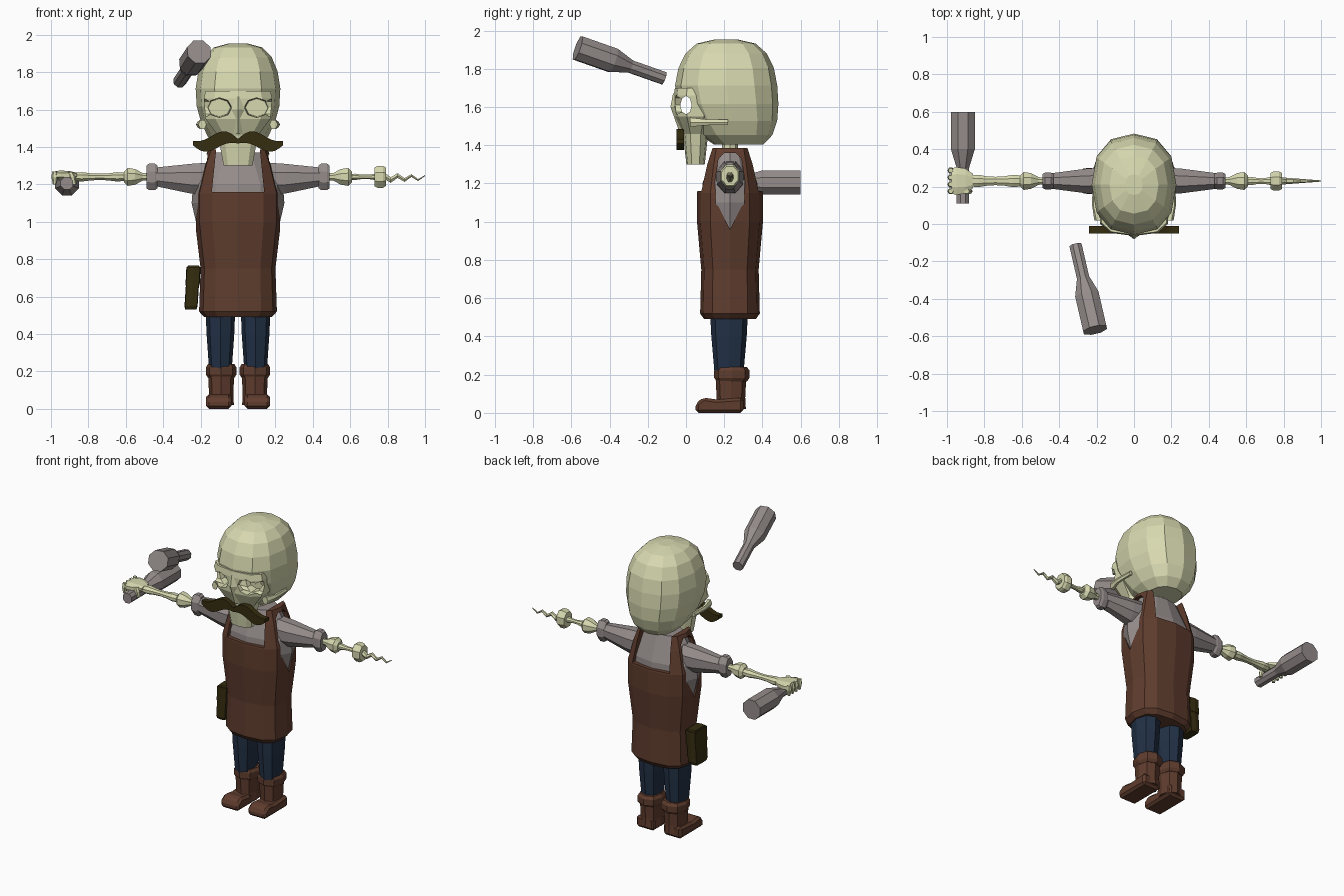
import bpy, bmesh, math
from mathutils import Vector

cube = bpy.data.objects.get("Cube")
if cube:
    bpy.data.objects.remove(cube, do_unlink=True)


def material(name, *rgb):
    mat = bpy.data.materials.new(name)
    mat.use_nodes = True
    mat.diffuse_color = (*rgb, 1)
    mat.node_tree.nodes["Principled BSDF"].inputs["Base Color"].default_value = (*rgb, 1)
    return mat


BONE = material("bone", .68, .69, .43)
LEATHER = material("brown leather", .115, .046, .027)
DENIM = material("dark blue cloth", .016, .031, .062)
GREY = material("warm grey", .3, .265, .26)
HAIR = material("dark brown", .036, .026, .005)
BODY_Y = .23   # depth of the arms and torso
ARM_Z = 1.24   # height of the arms
EIGHTH = math.pi / 8


def place(axis, along, a, b):
    return {"X": (along, a, b), "Y": (a, along, b), "Z": (a, b, along)}[axis]


def skin(name, mat, rings):
    """Join rings of points with quads and close both ends."""
    bm = bmesh.new()
    rings = [[bm.verts.new(point) for point in ring] for ring in rings]
    count = len(rings[0])
    for low, high in zip(rings, rings[1:]):
        for i in range(count):
            j = (i + 1) % count
            bm.faces.new((low[i], low[j], high[j], high[i]))
    bm.faces.new(rings[0])
    bm.faces.new(rings[-1])
    bmesh.ops.recalc_face_normals(bm, faces=bm.faces)
    mesh = bpy.data.meshes.new(name)
    bm.to_mesh(mesh)
    bm.free()
    mesh.materials.append(mat)
    obj = bpy.data.objects.new(name, mesh)
    bpy.context.collection.objects.link(obj)
    return obj


def loft(name, mat, axis, centre, rows, squash=1, sides=8, power=1, phase=0):
    """Rows are (position, radius) with optional sideways shifts of the centre."""
    rings = []
    for row in rows:
        along, radius, shift_a, shift_b = (*row, 0, 0)[:4]
        ring = []
        for i in range(sides):
            angle = phase + math.tau * i / sides
            c, s = round(math.cos(angle), 6), round(math.sin(angle), 6)
            a = radius * math.copysign(abs(c) ** power, c)
            b = radius * squash * math.copysign(abs(s) ** power, s)
            ring.append(place(axis, along, centre[0] + shift_a + a, centre[1] + shift_b + b))
        rings.append(ring)
    return skin(name, mat, rings)


def band(name, mat, axis, centre, start, end, radius, **options):
    """A short collar with chamfered rims."""
    chamfer = (end - start) / 4
    rows = [(start, radius * .85), (start + chamfer, radius),
            (end - chamfer, radius), (end, radius * .85)]
    return loft(name, mat, axis, centre, rows, **options)


def long_bone(name, start, end, radius):
    """A shaft that flares into a knob near each end."""
    rows = []
    for i in range(7):
        u = i / 3 - 1
        flare = .55 + .6 * u * u if abs(u) < 1 else .7
        rows.append((start + (end - start) * i / 6, radius * flare))
    return loft(name, BONE, "X", (BODY_Y, ARM_Z), rows, squash=.75, phase=EIGHTH)


def prism(name, mat, axis, points, start, end):
    """Extrude a flat outline along an axis."""
    return skin(name, mat, [[place(axis, t, a, b) for a, b in points] for t in (start, end)])


def boolean(obj, other, operation):
    modifier = obj.modifiers.new("boolean", "BOOLEAN")
    modifier.operation, modifier.solver, modifier.object = operation, "EXACT", other
    graph = bpy.context.evaluated_depsgraph_get()
    mesh = bpy.data.meshes.new_from_object(obj.evaluated_get(graph))
    obj.modifiers.clear()
    obj.data = mesh
    bpy.data.objects.remove(other, do_unlink=True)


# Skull: rounded braincase, narrower and set back below, joined to the face
rows = []
for i in range(9):
    angle = -1.2 + 2.7 * i / 8
    below = max(0, -math.sin(angle))
    radius = .228 * math.cos(angle) ** .6 * (1 - .12 * below)
    rows.append((1.67 + .285 * math.sin(angle), radius, 0, .07 * below))
skull = loft("skull", BONE, "Z", (0, .21), rows, squash=1.18, sides=12, power=.85)
face = loft("face", BONE, "Z", (0, .05),
            [(1.3, .08), (1.46, .11), (1.55, .18), (1.66, .19), (1.7, .18)],
            squash=.6, sides=10, power=.75, phase=math.pi / 2)
boolean(skull, face, "UNION")

# Eye sockets and the gap running behind the nose
for side in (1, -1):
    socket = loft("socket_cutter", BONE, "Y", (side * .1, 1.61), [(-.2, .075), (.06, .06)], squash=.8)
    boolean(skull, socket, "DIFFERENCE")
gap = loft("gap_cutter", BONE, "X", (0, 1.61), [(-.3, .03), (.3, .03)], squash=1.6)
boolean(skull, gap, "DIFFERENCE")
loft("nose", BONE, "Z", (0, -.03), [(1.47, .05, 0, .03), (1.6, .03, 0, -.03), (1.67, .04, 0, -.01)],
     squash=.7, sides=4)
loft("neck", BONE, "Z", (0, BODY_Y), [(1.34, .045), (1.43, .04)])

# Moustache: a waved centreline with thickness fading to the tips
upper, lower = [], []
for i in range(-12, 13):
    x = i / 50
    middle = 1.428 + .022 * math.cos(math.tau * (abs(x) - .06) / .26)
    thick = .012 + .028 * abs(math.sin(math.pi * x / .24))
    upper.append((x, middle + thick))
    lower.append((x, middle - thick))
prism("moustache", HAIR, "Y", upper + lower[::-1], -.05, -.01)

# Shirt body
loft("shirt", GREY, "Z", (0, BODY_Y), [(.85, .19), (1.1, .248), (1.2, .24), (1.37, .14)],
     squash=.6, sides=12)

# Apron: armholes and neckline cut from one body
apron = loft("apron", LEATHER, "Z", (0, BODY_Y),
             [(.49, .18), (.52, .208), (.75, .2), (1, .23), (1.15, .23), (1.3, .19), (1.385, .16)],
             squash=.75, sides=12, power=.75)
edge = [(.07, 1.1), (.08, 1.2), (.06, 1.33), (.03, 1.36)]
armhole = [(BODY_Y, .96)] + [(BODY_Y + y, z) for y, z in edge]
armhole += [(BODY_Y - y, z) for y, z in reversed(edge)]
boolean(apron, prism("armhole_cutter", LEATHER, "X", armhole, -.4, .4), "DIFFERENCE")
neckline = [(-.14, 1.16), (.14, 1.16), (.11, 1.45), (-.11, 1.45)]
boolean(apron, prism("neckline_cutter", LEATHER, "Y", neckline, -.2, .6), "DIFFERENCE")

# Sleeves, elbows, legs, boots and cheekbones on both sides
for label, side in (("left", 1), ("right", -1)):
    arm = (BODY_Y, ARM_Z)
    loft(label + "_sleeve", GREY, "X", arm,
         [(side * .15, .078, 0, -.01), (side * .25, .072, 0, -.01), (side * .44, .045)],
         squash=1.2, phase=EIGHTH)
    band(label + "_sleeve_cuff", GREY, "X", arm, side * .43, side * .49, .048, squash=1.6, phase=EIGHTH)
    loft(label + "_elbow", BONE, "X", arm,
         [(side * .47, .02), (side * .51, .022), (side * .55, .045), (side * .59, .052), (side * .61, .03)],
         phase=EIGHTH)
    loft(label + "_trouser_leg", DENIM, "Z", (side * .094, .225), [(.2, .06), (.4, .074), (.55, .08)],
         squash=1.25, power=.85)
    loft(label + "_boot_shaft", LEATHER, "Z", (side * .09, .235), [(.02, .068), (.08, .065), (.19, .07)],
         squash=1.15, power=.85)
    band(label + "_boot_cuff", LEATHER, "Z", (side * .09, .24), .165, .24, .082, squash=1.13, power=.85)
    sole = [(.3, 0), (.05, 0), (.05, .05), (.09, .08), (.16, .07), (.3, .08)]
    foot = prism(label + "_boot_foot", LEATHER, "X", sole, side * .035, side * .17)
    bevel = foot.modifiers.new("soft_edges", "BEVEL")
    bevel.width, bevel.segments = .015, 1
    loft(label + "_cheekbone", BONE, "Y", (side * .21, 1.52), [(.02, .022, side * -.02), (.1, .014), (.22, .012)],
         squash=1.3, sides=6)

# Left forearm: a collar on a broken bone ending in a wavy spike
long_bone("left_forearm", .6, .76, .03)
band("left_forearm_collar", BONE, "X", (BODY_Y, ARM_Z), .73, .79, .055, squash=1.15, phase=EIGHTH)
wave = [(.78 + .22 * i / 6, .02 - .0028 * i, 0, .012 * (-1) ** i) for i in range(7)]
loft("left_wavy_spike", BONE, "X", (BODY_Y, 1.235), wave, sides=6)

# Right forearm with a gripping hand
long_bone("right_forearm", -.6, -.88, .044)
loft("right_palm", BONE, "X", (BODY_Y, 1.25), [(-.86, .04), (-.9, .07), (-.95, .08), (-.975, .07)],
     squash=.32, power=.8, phase=EIGHTH)
for i in range(4):
    loft(f"right_finger_{i + 1}", BONE, "Z", (-.98, .175 + .037 * i),
         [(1.2, .01), (1.24, .018), (1.27, .013)], sides=6)
loft("right_thumb", BONE, "Z", (-.885, .175), [(1.2, .012, .01), (1.24, .018), (1.265, .015, -.01)], sides=6)

# Belt pouch with flap
loft("pouch", HAIR, "Z", (-.243, BODY_Y),
     [(.53, .03, -.01), (.55, .035, -.008), (.75, .035, .005), (.765, .03, .005)], squash=1.9, power=.25)
loft("pouch_flap", HAIR, "Z", (-.243, BODY_Y), [(.66, .038), (.757, .038, .005)], squash=1.85, power=.25)


# Clubs: one held, one in the air
def club(name, start, direction):
    obj = loft(name, GREY, "Y", (0, 0), [(0, .036), (.19, .036), (.29, .069), (.49, .069)], phase=EIGHTH)
    obj.rotation_mode = "QUATERNION"
    obj.rotation_quaternion = Vector(direction).to_track_quat("Y", "Z")
    obj.location = start


club("held_club", (-.915, .11, 1.205), (0, 1, 0))
club("flying_club", (-.312, -.115, 1.75), (.105, -.455, .16))
